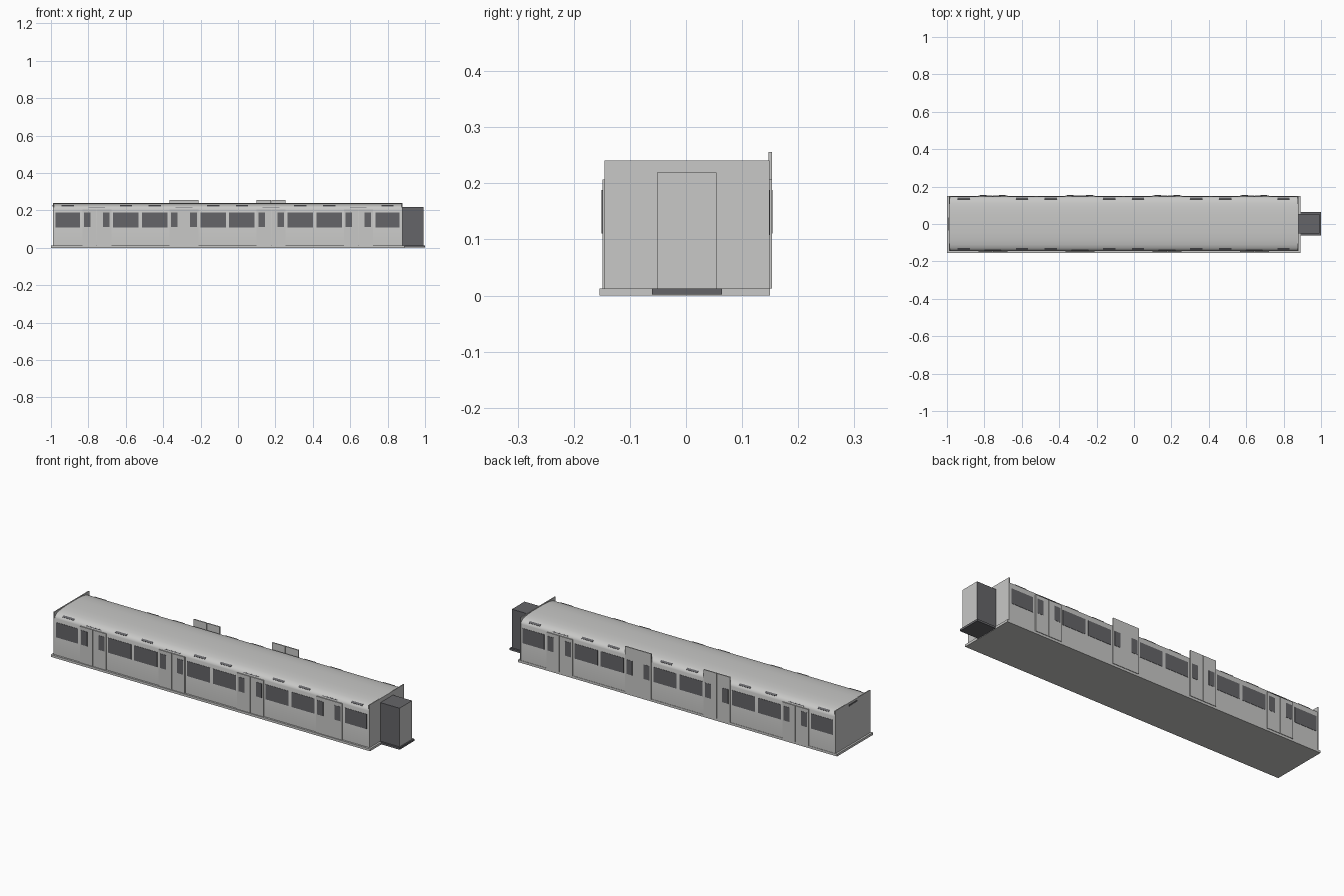
import bpy, bmesh, math
from mathutils import Matrix, Vector

if "Cube" in bpy.data.objects:
    bpy.data.objects.remove(bpy.data.objects["Cube"])


def material(name, rgb):
    m = bpy.data.materials.new(name)
    m.diffuse_color = (*rgb, 1)
    m.use_nodes = True
    m.node_tree.nodes["Principled BSDF"].inputs["Base Color"].default_value = m.diffuse_color
    return m


LIGHT = material("light grey", (0.58, 0.58, 0.57))
DARK = material("dark grey", (0.13, 0.13, 0.14))
YC = 0.002                      # centre line of the body
X0, X1 = -0.99, 0.88            # body ends
MID = (X0 + X1) / 2
DOORS = [MID + d for d in (-0.70, -0.234, 0.232, 0.698)]


def finish(bm, name, mat):
    bmesh.ops.recalc_face_normals(bm, faces=bm.faces)
    me = bpy.data.meshes.new(name)
    bm.to_mesh(me)
    bm.free()
    me.materials.append(mat)
    ob = bpy.data.objects.new(name, me)
    bpy.context.collection.objects.link(ob)
    return ob


def add_box(bm, x, y, z, tilt=0.0):
    """Add a box from (min, max) ranges, tilted about its own x axis."""
    c = Vector([(r[0] + r[1]) / 2 for r in (x, y, z)])
    size = [abs(r[1] - r[0]) for r in (x, y, z)]
    m = Matrix.Translation(c) @ Matrix.Rotation(tilt, 4, 'X') @ Matrix.Diagonal((*size, 1))
    bmesh.ops.create_cube(bm, size=1, matrix=m)


def boxes(name, mat, items):
    bm = bmesh.new()
    for it in items:
        add_box(bm, *it)
    return finish(bm, name, mat)


# Body shell: walls with a rounded roof, extruded along x
half = [(0.146, 0.012), (0.146, 0.207), (0.1435, 0.214), (0.139, 0.220),
        (0.130, 0.2265), (0.112, 0.232), (0.085, 0.236), (0.045, 0.2385)]
profile = half + [(-y, z) for y, z in reversed(half)]
bm = bmesh.new()
face = bm.faces.new([bm.verts.new((X0 + 0.004, YC + y, z)) for y, z in profile])
ext = bmesh.ops.extrude_face_region(bm, geom=[face])
bmesh.ops.translate(bm, vec=(X1 - X0 - 0.008, 0, 0),
                    verts=[v for v in ext["geom"] if isinstance(v, bmesh.types.BMVert)])
body = finish(bm, "body_shell", LIGHT)
bpy.context.view_layer.objects.active = body
body.select_set(True)
bpy.ops.object.shade_smooth_by_angle(angle=math.radians(35))
body.select_set(False)

# Square end walls and floor plate
boxes("end_walls", LIGHT, [((x, x + 0.005), (-0.145, 0.149), (0.012, 0.241))
                           for x in (X0, X1 - 0.005)])
boxes("floor_plate", LIGHT, [((-1.0, 0.89), (-0.154, 0.15), (0.0, 0.0125))])
boxes("end_vent", DARK, [((X0 - 0.002, X0 + 0.001), (-0.035, 0.035), (0.222, 0.230))])

# Side windows: one at each end and a pair between neighbouring doors
spans = [(-0.975, -0.846), (0.735, 0.864)]
for a, b in zip(DOORS, DOORS[1:]):
    m = (a + b) / 2
    spans += [(m - 0.145, m - 0.009), (m + 0.009, m + 0.145)]

for side, s in (("front", -1), ("back", 1)):
    def wall(near, far):
        return tuple(sorted((YC + s * near, YC + s * far)))

    boxes(side + "_windows", DARK,
          [(sp, wall(0.144, 0.1475), (0.108, 0.188)) for sp in spans])

    leaves, panes, marks, vents = [], [], [], []
    for i, d in enumerate(DOORS):
        # The two middle doors at the back stand above the roof
        top = 0.256 if s > 0 and i in (1, 2) else 0.207
        for k in (-1, 1):
            leaves.append((tuple(sorted((d + k * 0.001, d + k * 0.0775))),
                           wall(0.145, 0.151), (0.0125, top)))
            panes.append(((d + k * 0.051 - 0.0175, d + k * 0.051 + 0.0175),
                          wall(0.149, 0.1522), (0.111, 0.188)))
        # Lamp strip over each door and roof vents on both sides of it
        marks.append(((d - 0.045, d + 0.045), wall(0.1415, 0.1445),
                      (0.2125, 0.2165), s * 0.38))
        for k in (-1, 1):
            v = d + k * 0.156
            vents.append(((v - 0.033, v + 0.033), wall(0.129, 0.140),
                          (0.2220, 0.2255), -s * 0.64))
    boxes(side + "_door_leaves", LIGHT, leaves)
    boxes(side + "_door_windows", DARK, panes)
    boxes(side + "_door_lamp_strips", DARK, marks)
    boxes(side + "_roof_vents", DARK, vents)

# Gangway with dark sides, light end face and dark footplate
gangway = boxes("gangway", DARK, [((X1, 0.993), (-0.052, 0.0545), (0.012, 0.219))])
gangway.data.materials.append(LIGHT)
for p in gangway.data.polygons:
    p.material_index = 1 if p.normal.x > 0.9 else 0
boxes("gangway_footplate", DARK, [((X1, 1.0), (-0.061, 0.064), (0.002, 0.0125))])
